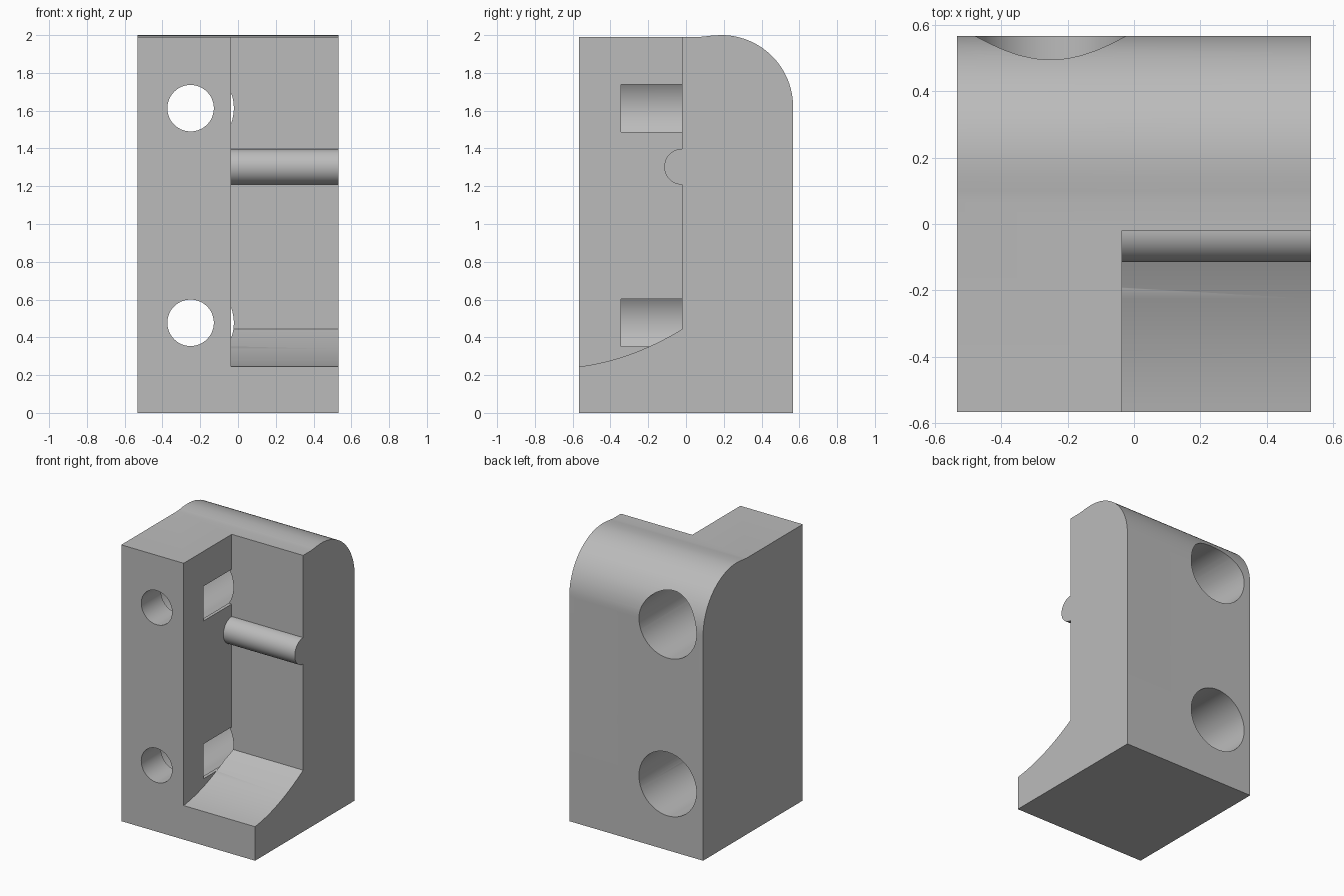
import bpy, bmesh, math
from mathutils import Matrix

if "Cube" in bpy.data.objects:
    bpy.data.objects.remove(bpy.data.objects["Cube"])

HX, HY = 0.533, 0.567      # half width and half depth
WALL, RECESS = -0.036, -0.02   # side wall and back wall of the open bay
HOLE_X, HOLE_Z = -0.251, (0.477, 1.613)

grey = bpy.data.materials.new("plain grey")
grey.use_nodes = True
grey.diffuse_color = (0.5, 0.5, 0.5, 1)
grey.node_tree.nodes["Principled BSDF"].inputs["Base Color"].default_value = (0.5, 0.5, 0.5, 1)


def finish(name, bm):
    bmesh.ops.recalc_face_normals(bm, faces=bm.faces)
    mesh = bpy.data.meshes.new(name)
    bm.to_mesh(mesh)
    bm.free()
    mesh.materials.append(grey)
    obj = bpy.data.objects.new(name, mesh)
    bpy.context.collection.objects.link(obj)
    return obj


def extrude_x(name, profile, x0, x1):
    """Extrude a (y, z) outline along x."""
    bm = bmesh.new()
    face = bm.faces.new([bm.verts.new((x0, y, z)) for y, z in profile])
    out = bmesh.ops.extrude_face_region(bm, geom=[face])
    moved = [v for v in out["geom"] if isinstance(v, bmesh.types.BMVert)]
    bmesh.ops.translate(bm, verts=moved, vec=(x1 - x0, 0, 0))
    return finish(name, bm)


def rod(name, radius, axis, start, end, at):
    """Cylinder along x or y; at holds the other two coordinates."""
    bm = bmesh.new()
    mid = (start + end) / 2
    loc = (mid, *at) if axis == "X" else (at[0], mid, at[1])
    turn = Matrix.Rotation(math.pi / 2, 4, "Y" if axis == "X" else "X")
    bmesh.ops.create_cone(bm, cap_ends=True, segments=72, radius1=radius, radius2=radius,
                          depth=end - start, matrix=Matrix.Translation(loc) @ turn)
    return finish(name, bm)


def combine(obj, other, operation):
    mod = obj.modifiers.new(other.name, "BOOLEAN")
    mod.operation, mod.object, mod.solver = operation, other, "EXACT"
    bpy.context.view_layer.objects.active = obj
    bpy.ops.object.modifier_apply(modifier=mod.name)
    bpy.data.objects.remove(other)


# Shared rounded top and back edge
R = 0.38
crown = [(0.07, 1.99), (0.10, 1.993), (0.14, 1.998)]
for i in range(25):
    a = math.pi / 2 * (1 - i / 24)
    crown.append((HY - R + R * math.cos(a), 2 - R + R * math.sin(a)))
crown.append((HY, 0))

# Full depth column
body = extrude_x("bracket_body", [(-HY, 0), (-HY, 1.99)] + crown, -HX, WALL)
for z in HOLE_Z:
    slot = [(-0.343, z - 0.125), (RECESS, z - 0.125), (RECESS, z + 0.125), (-0.343, z + 0.125)]
    combine(body, extrude_x("slot_cutter", slot, -0.2, WALL + 0.1), "DIFFERENCE")

# Open bay with curved ramp
ramp = []
for i in range(17):
    t = (HY + RECESS) * i / 16
    ramp.append((-HY + t, 0.245 + 0.12 * t + 0.443 * t * t))
bay = extrude_x("bay", [(-HY, 0)] + ramp + [(RECESS, 1.99)] + crown, WALL, HX)
combine(body, bay, "UNION")

# Stepped bolt holes
for z in HOLE_Z:
    combine(body, rod("bore_cutter", 0.229, "Y", -0.343, HY + 0.1, (HOLE_X, z)), "DIFFERENCE")
    combine(body, rod("bolt_cutter", 0.123, "Y", -HY - 0.1, -0.2, (HOLE_X, z)), "DIFFERENCE")

# Half round cross bar
bar = rod("cross_bar", 0.095, "X", WALL, HX, (RECESS, 1.303))
combine(body, bar, "UNION")

bpy.ops.object.select_all(action="DESELECT")
body.select_set(True)
bpy.context.view_layer.objects.active = body
bpy.ops.object.shade_smooth_by_angle(angle=math.radians(25))
